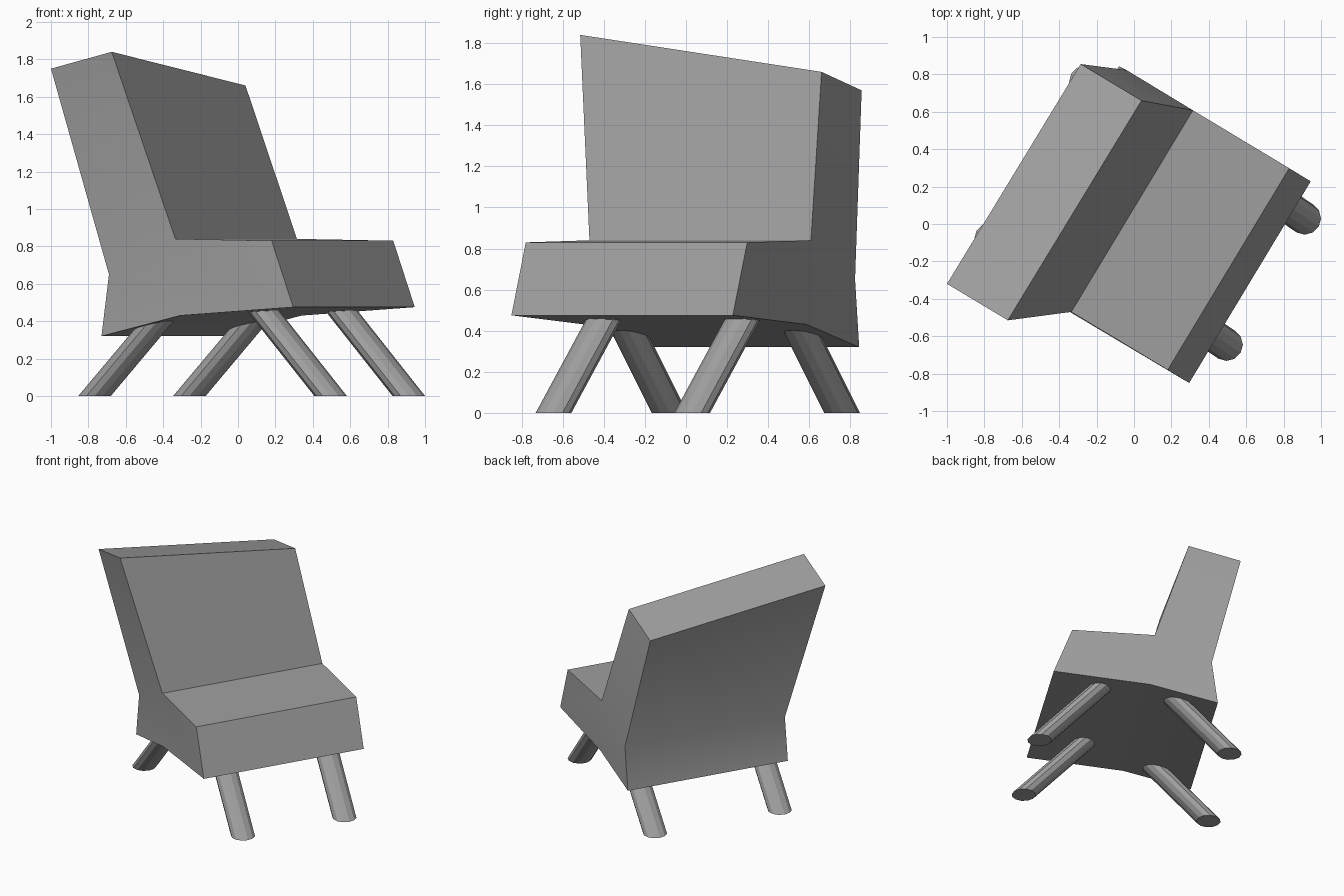
import bpy
import bmesh
import math
from mathutils import Vector

cube = bpy.data.objects.get("Cube")
if cube:
    bpy.data.objects.remove(cube, do_unlink=True)

grey = bpy.data.materials.new("plain grey")
grey.use_nodes = True
colour = (0.35, 0.35, 0.35, 1)
grey.diffuse_color = colour
grey.node_tree.nodes["Principled BSDF"].inputs["Base Color"].default_value = colour


def finish(bm, name, angle):
    bmesh.ops.recalc_face_normals(bm, faces=bm.faces)
    mesh = bpy.data.meshes.new(name)
    bm.to_mesh(mesh)
    bm.free()
    mesh.materials.append(grey)
    obj = bpy.data.objects.new(name, mesh)
    bpy.context.collection.objects.link(obj)
    bpy.ops.object.select_all(action="DESELECT")
    obj.select_set(True)
    bpy.context.view_layer.objects.active = obj
    bpy.ops.object.shade_smooth_by_angle(angle=math.radians(angle))
    return obj


# Upholstered body: side outline swept across the width, with a skewed backrest top
width = Vector((0.65, 1.078, 0))
outline = [Vector(p) for p in (
    (-1.0, -0.32, 1.75),      # backrest top, rear
    (-0.675, -0.515, 1.84),   # backrest top, front
    (-0.335, -0.47, 0.84),    # seat meets backrest
    (0.18, -0.78, 0.83),      # seat front, top
    (0.295, -0.85, 0.475),    # seat front, bottom
    (-0.31, -0.49, 0.43),     # underside bend
    (-0.73, -0.235, 0.32),    # rear bottom
    (-0.69, -0.255, 0.65),    # rear bend
)]
far = [p + width for p in outline]
far[0] = Vector((-0.285, 0.855, 1.57))
far[1] = Vector((0.04, 0.66, 1.66))

bm = bmesh.new()
near_v = [bm.verts.new(p) for p in outline]
far_v = [bm.verts.new(p) for p in far]
n = len(outline)
for i in range(n):
    j = (i + 1) % n
    bm.faces.new((near_v[i], near_v[j], far_v[j], far_v[i]))
for side in (near_v, far_v):
    for quad in ((0, 1, 2, 7), (7, 2, 5, 6), (2, 3, 4, 5)):
        bm.faces.new([side[k] for k in quad])
finish(bm, "seat_and_backrest", 30)


# Legs: round feet sheared up into the underside
def leg(name, foot, lean, top=0.5, radius=0.087):
    bm = bmesh.new()
    bmesh.ops.create_cone(bm, cap_ends=True, segments=12, radius1=radius,
                          radius2=radius, depth=top)
    for v in bm.verts:
        v.co.z += top / 2
        v.co += Vector((foot[0] + lean[0] * v.co.z, foot[1] + lean[1] * v.co.z, 0))
    finish(bm, name, 20)


front_lean, back_lean = (-0.79, 0.54), (0.84, -0.5)
leg("front_right_leg", (0.495, -0.645), front_lean)
leg("front_left_leg", (0.913, 0.03), front_lean)
leg("back_right_leg", (-0.767, -0.08), back_lean)
leg("back_left_leg", (-0.26, 0.76), back_lean)
